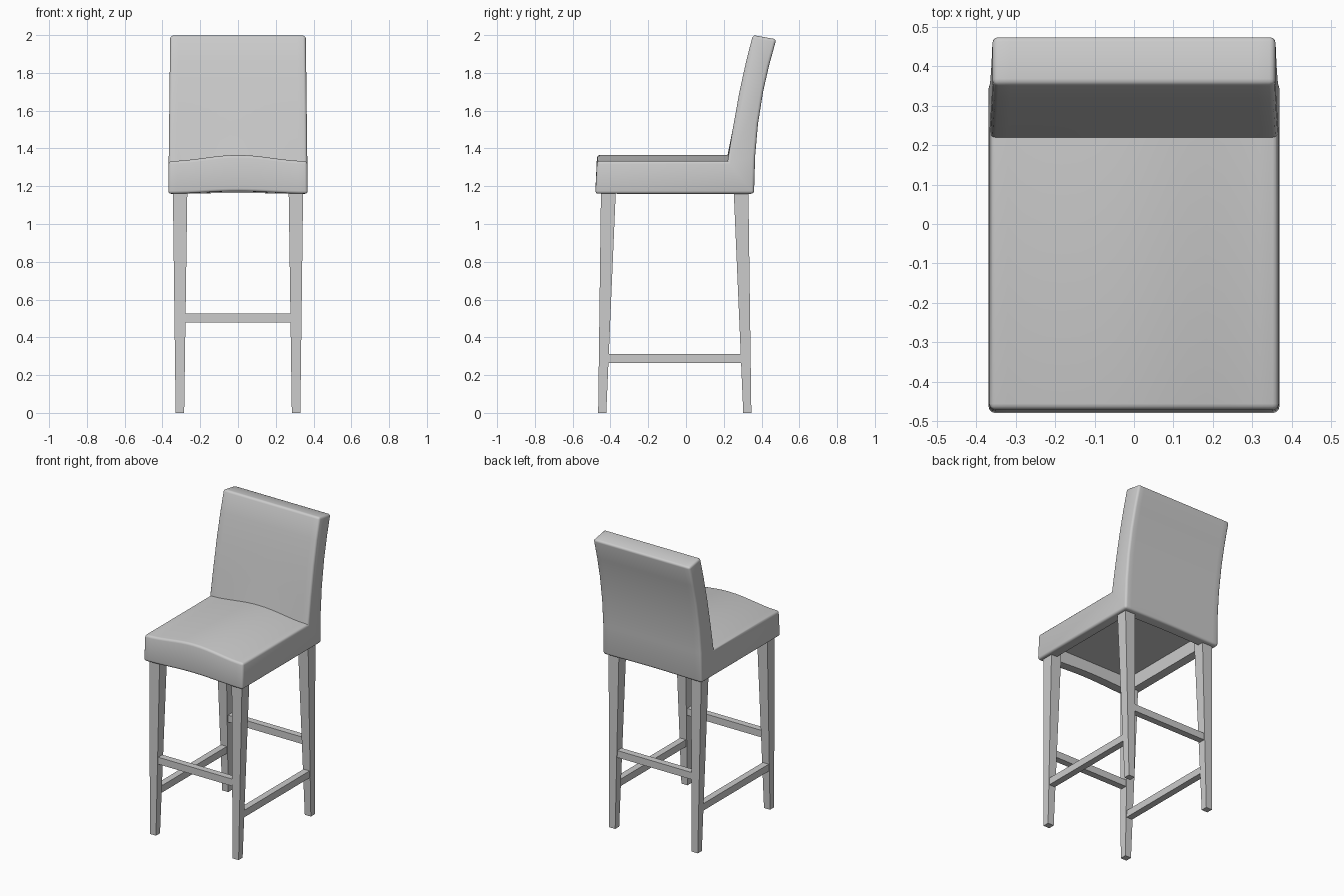
import bpy, bmesh, math

if "Cube" in bpy.data.objects:
    bpy.data.objects.remove(bpy.data.objects["Cube"])


def make_object(name, bm):
    bmesh.ops.recalc_face_normals(bm, faces=bm.faces[:])
    mesh = bpy.data.meshes.new(name)
    bm.to_mesh(mesh)
    bm.free()
    ob = bpy.data.objects.new(name, mesh)
    bpy.context.collection.objects.link(ob)
    return ob


def tapered_box(name, low, high, z0, z1):
    """low and high are (x0, x1, y0, y1) rectangles."""
    bm = bmesh.new()
    rings = []
    for (x0, x1, y0, y1), z in ((low, z0), (high, z1)):
        rings.append([bm.verts.new((x, y, z)) for x, y in
                      ((x0, y0), (x1, y0), (x1, y1), (x0, y1))])
    bm.faces.new(rings[0])
    bm.faces.new(rings[1])
    for i in range(4):
        j = (i + 1) % 4
        bm.faces.new((rings[0][i], rings[0][j], rings[1][j], rings[1][i]))
    return make_object(name, bm)


# Upholstered seat and backrest: L profile (y, z, crown) swept across x
profile = [(-0.48, 1.16, 0.013), (-0.471, 1.333, 0.032), (0.22, 1.333, 0.032),
           (0.247, 1.5, 0), (0.283, 1.7, 0), (0.318, 1.86, 0), (0.354, 2.0, 0),
           (0.478, 1.978, 0), (0.44, 1.84, 0), (0.408, 1.7, 0),
           (0.381, 1.53, 0), (0.366, 1.36, 0), (0.36, 1.16, 0.004)]
STEPS = 16
bm = bmesh.new()
sections = []
for s in range(STEPS + 1):
    t = -1 + 2 * s / STEPS
    rise = math.cos(t * math.pi / 2) ** 2
    sections.append([bm.verts.new((t * (0.369 - 0.01 * (z - 1.16) / 0.84), y, z + c * rise))
                     for y, z, c in profile])
n = len(profile)
for a, b in zip(sections, sections[1:]):
    for i in range(n):
        j = (i + 1) % n
        bm.faces.new((a[i], a[j], b[j], b[i]))
bm.faces.new(sections[0])
bm.faces.new(sections[-1])
bmesh.ops.recalc_face_normals(bm, faces=bm.faces[:])
sharp = [e for e in bm.edges if e.calc_face_angle_signed() > 0.7]
bmesh.ops.bevel(bm, geom=sharp, offset=0.015, segments=3, profile=0.5,
                affect='EDGES', clamp_overlap=True)
seat = make_object("seat_and_backrest", bm)

# Hollow underside of the seat
rect = (-0.3, 0.3, -0.41, 0.29)
cutter = tapered_box("underside_cutter", rect, rect, 1.05, 1.25)
cutter.hide_render = True
cutter.hide_viewport = True
cut = seat.modifiers.new("hollow", 'BOOLEAN')
cut.operation = 'DIFFERENCE'
cut.solver = 'EXACT'
cut.object = cutter
bpy.context.view_layer.objects.active = seat
seat.select_set(True)
bpy.ops.object.modifier_apply(modifier=cut.name)
bpy.data.objects.remove(cutter)
bpy.ops.object.shade_smooth_by_angle(angle=math.radians(35))

# Tapered legs and side stretchers, mirrored left and right
for side, s in (("left", -1), ("right", 1)):
    def rect_x(a, b, y0, y1):
        return (*sorted((s * a, s * b)), y0, y1)
    tapered_box(f"front_leg_{side}", rect_x(0.285, 0.33, -0.465, -0.422),
                rect_x(0.268, 0.345, -0.45, -0.371), 0, 1.19)
    tapered_box(f"back_leg_{side}", rect_x(0.285, 0.33, 0.303, 0.346),
                rect_x(0.268, 0.345, 0.252, 0.33), 0, 1.19)
    r = rect_x(0.286, 0.33, -0.42, 0.305)
    tapered_box(f"side_stretcher_{side}", r, r, 0.265, 0.312)

# Front and back stretchers
for name, y in (("front_stretcher", -0.43), ("back_stretcher", 0.312)):
    r = (-0.29, 0.29, y - 0.022, y + 0.022)
    tapered_box(name, r, r, 0.478, 0.525)
